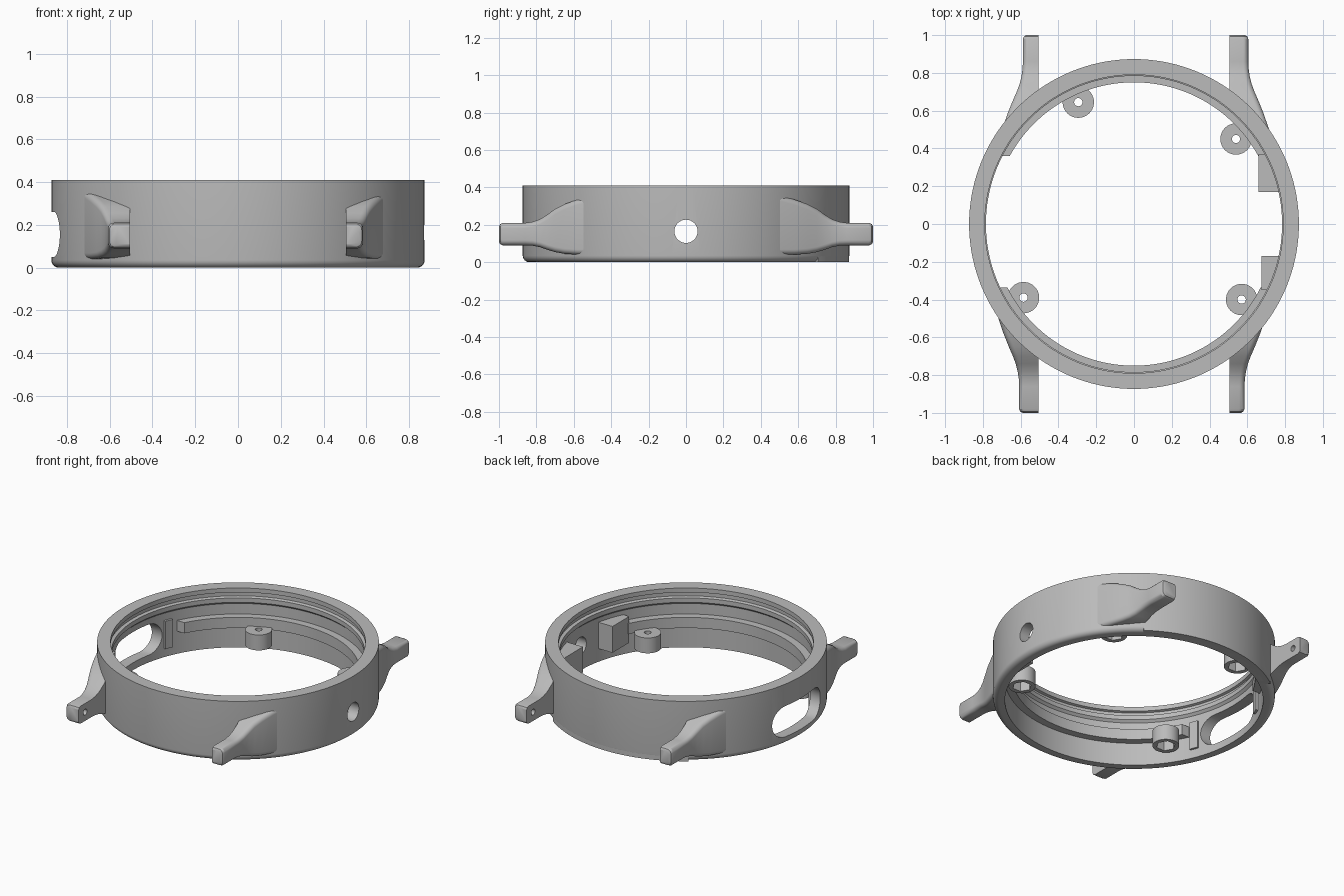
import bpy, bmesh, math
from math import cos, sin, pi, radians

cube = bpy.data.objects.get("Cube")
if cube:
    bpy.data.objects.remove(cube, do_unlink=True)

grey = bpy.data.materials.new("satin grey")
grey.use_nodes = True
grey.diffuse_color = (0.5, 0.5, 0.5, 1)
grey.node_tree.nodes["Principled BSDF"].inputs["Base Color"].default_value = (0.5, 0.5, 0.5, 1)


def loft(name, rings, closed=False):
    """Skin a list of equal point loops, capping the ends unless closed."""
    bm = bmesh.new()
    loops = [[bm.verts.new(p) for p in ring] for ring in rings]
    n = len(loops[0])
    pairs = list(zip(loops, loops[1:]))
    if closed:
        pairs.append((loops[-1], loops[0]))
    else:
        bm.faces.new(loops[0])
        bm.faces.new(loops[-1])
    for a, b in pairs:
        for i in range(n):
            j = (i + 1) % n
            bm.faces.new((a[i], a[j], b[j], b[i]))
    bmesh.ops.recalc_face_normals(bm, faces=bm.faces)
    mesh = bpy.data.meshes.new(name)
    bm.to_mesh(mesh)
    bm.free()
    mesh.materials.append(grey)
    obj = bpy.data.objects.new(name, mesh)
    bpy.context.collection.objects.link(obj)
    return obj


def revolve(name, profile, start=0, end=360, steps=144):
    full = end - start == 360
    angles = [radians(start + (end - start) * i / steps) for i in range(steps + (not full))]
    return loft(name, [[(r * cos(a), r * sin(a), z) for r, z in profile] for a in angles], full)


def band(name, r0, r1, z0, z1, start=0, end=360, steps=144):
    return revolve(name, [(r0, z0), (r1, z0), (r1, z1), (r0, z1)], start, end, steps)


def prism(name, points, z0, z1):
    return loft(name, [[(x, y, z) for x, y in points] for z in (z0, z1)])


def x_prism(name, points, x0, x1):
    return loft(name, [[(x, y, z) for y, z in points] for x in (x0, x1)])


def circle(cx, cy, r, n=32):
    return [(cx + r * cos(2 * pi * i / n), cy + r * sin(2 * pi * i / n)) for i in range(n)]


def cut(obj, *cutters):
    for cutter in cutters:
        cutter.hide_render = True
        mod = obj.modifiers.new("cut", 'BOOLEAN')
        mod.operation = 'DIFFERENCE'
        mod.solver = 'EXACT'
        mod.object = cutter
        bpy.context.view_layer.objects.active = obj
        bpy.ops.object.modifier_apply(modifier=mod.name)
        bpy.data.objects.remove(cutter, do_unlink=True)
    return obj


parts = []
R, H = 0.873, 0.41

# Case ring: rounded lower edge, stepped grooves inside the upper rim
f = 0.035
fillet = [(R - f + f * sin(a), f - f * cos(a)) for a in [pi / 2 * i / 6 for i in range(7)]]
inner = [(0.79, H), (0.79, 0.38), (0.805, 0.375), (0.805, 0.35), (0.784, 0.345),
         (0.784, 0.315), (0.80, 0.3), (0.80, 0)]
case = revolve("case_ring", fillet + [(R, H)] + inner)

# Round crown hole on one side, long rounded window on the other
hole = x_prism("crown_cutter", circle(0, 0.165, 0.062, 40), 0.6, 1)
c, r = 0.155, 0.105
arc = [pi * i / 16 - pi / 2 for i in range(17)]
stadium = [(0.155 + r * cos(a), c + r * sin(a)) for a in arc]
stadium += [(-0.155 - r * cos(a), c - r * sin(a)) for a in arc]
parts.append(cut(case, hole, x_prism("window_cutter", stadium, -1, -0.5)))

# Square lower edge between the back lugs
parts.append(band("back_lower_edge", 0.81, R - 0.0005, 0, 0.05, 54, 126, 36))

# Inner ledge, interrupted at both sides
ledge = band("inner_ledge", 0.75, 0.81, 0.155, 0.228)
gap = [(-1, -0.335), (1, -0.335), (1, 0.36), (-1, 0.36)]
parts.append(cut(ledge, prism("ledge_cutter", gap, 0, H)))

# Stop blocks either side of the crown hole
parts.append(prism("back_stop_block", [(0.66, 0.17), (0.81, 0.17), (0.74, 0.37), (0.66, 0.37)], 0.09, 0.265))
parts.append(prism("front_stop_block", [(0.675, -0.17), (0.81, -0.17), (0.75, -0.35), (0.675, -0.35)], 0.09, 0.27))

# Small ribs either side of the window
for name, a in (("back_window_rib", 156), ("front_window_rib", 200)):
    parts.append(band(name, 0.785, 0.82, 0.06, 0.25, a, a + 4, 4))

# Screw bosses with a nut pocket below
for i, (x, y) in enumerate([(-0.295, 0.645), (0.54, 0.45), (0.57, -0.4), (-0.585, -0.39)]):
    boss = prism(f"screw_boss_{i + 1}", circle(x, y, 0.083, 40), 0.065, 0.17)
    parts.append(cut(boss, prism("nut_cutter", circle(x, y, 0.06, 6), 0, 0.135),
                     prism("screw_cutter", circle(x, y, 0.022, 20), 0.1, 0.3)))

# Strap lugs: y, extra width, bottom, top of each section
STATIONS = [(1, -0.018, 0.108, 0.192), (0.993, -0.006, 0.096, 0.204), (0.98, 0, 0.09, 0.21),
            (0.86, 0, 0.09, 0.21), (0.82, 0.002, 0.088, 0.216), (0.78, 0.008, 0.08, 0.23),
            (0.74, 0.018, 0.066, 0.255), (0.7, 0.033, 0.054, 0.285), (0.65, 0.055, 0.045, 0.31),
            (0.58, 0.083, 0.04, 0.335), (0.5, 0.11, 0.04, 0.355)]


def lug(name, sx, sy, outer):
    sections = []
    for y, extra, zb, zt in STATIONS:
        xo, q = outer + extra, 0.028
        quarter = [pi / 2 * i / 5 for i in range(6)]
        pts = [(0.505, zt), (0.505, zb)]
        pts += [(xo - q + q * sin(a), zb + q - q * cos(a)) for a in quarter]
        pts += [(xo - q + q * cos(a), zt - q + q * sin(a)) for a in quarter]
        sections.append([(sx * x, sy * y, z) for x, z in pts])
    obj = loft(name, sections)
    bore = prism("bore_cutter", circle(0, 0, 0.835, 96), -0.1, 0.6)
    pin = x_prism("pin_cutter", circle(sy * 0.93, 0.15, 0.02, 20), -0.56, 0.56)
    parts.append(cut(obj, bore, pin))


lug("back_left_lug", 1, 1, 0.605)
lug("back_right_lug", -1, 1, 0.588)
lug("front_left_lug", 1, -1, 0.585)
lug("front_right_lug", -1, -1, 0.608)

# Smooth curved walls, keep machined edges crisp
bpy.ops.object.select_all(action='DESELECT')
for part in parts:
    part.select_set(True)
bpy.context.view_layer.objects.active = parts[0]
bpy.ops.object.shade_smooth_by_angle(angle=radians(30))
